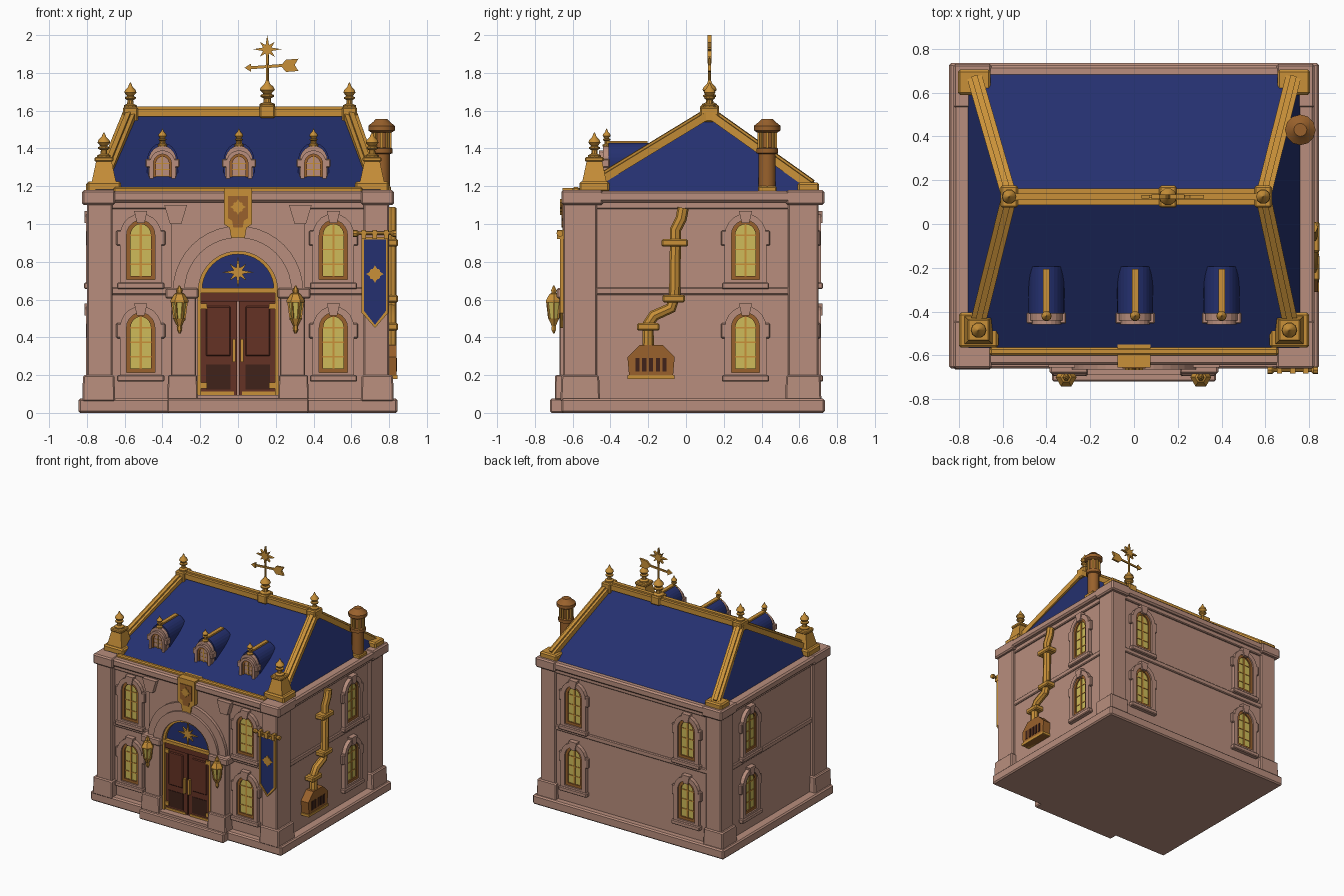
import bpy, bmesh
from math import pi, sin, cos, radians
from mathutils import Matrix, Vector

cube = bpy.data.objects.get("Cube")
if cube:
    bpy.data.objects.remove(cube, do_unlink=True)


def material(name, r, g, b):
    mat = bpy.data.materials.new(name)
    mat.use_nodes = True
    mat.diffuse_color = (r, g, b, 1)
    mat.node_tree.nodes["Principled BSDF"].inputs["Base Color"].default_value = (r, g, b, 1)
    return mat


STONE = material("pink stone", 0.48, 0.27, 0.205)
BLUE = material("deep blue", 0.018, 0.03, 0.16)
GOLD = material("gold", 0.58, 0.28, 0.04)
COPPER = material("copper brown", 0.32, 0.12, 0.025)
GLASS = material("yellow glass", 0.62, 0.5, 0.1)
WOOD = material("red brown wood", 0.13, 0.032, 0.018)
DARK = material("dark brown", 0.05, 0.016, 0.01)
HERE = Matrix.Identity(4)


def move(x, y, z=0):
    return Matrix.Translation((x, y, z))


def finish(name, bm, mat, place=HERE, smooth=False):
    """Turn a bmesh into a named object, keeping sharp edges on smooth parts."""
    bmesh.ops.recalc_face_normals(bm, faces=bm.faces)
    if smooth:
        for f in bm.faces:
            f.smooth = True
        for e in bm.edges:
            e.smooth = len(e.link_faces) == 2 and e.calc_face_angle(0) < radians(35)
    bm.transform(place)
    mesh = bpy.data.meshes.new(name)
    bm.to_mesh(mesh)
    bm.free()
    mesh.materials.append(mat)
    ob = bpy.data.objects.new(name, mesh)
    bpy.context.scene.collection.objects.link(ob)
    return ob


def box(name, mat, xs, ys, zs, place=HERE, taper=1, bevel=0.0):
    """Box from ranges; taper scales the top face about its centre."""
    bm = bmesh.new()
    bmesh.ops.create_cube(bm, size=1)
    for v in bm.verts:
        k = taper if v.co.z > 0 else 1
        v.co = [sum(r) / 2 + c * s * (r[1] - r[0])
                for r, c, s in zip((xs, ys, zs), v.co, (k, k, 1))]
    if bevel:
        bmesh.ops.bevel(bm, geom=bm.edges[:], offset=bevel, segments=1, affect="EDGES")
    return finish(name, bm, mat, place)


def prism(name, mat, pts, back, front, place=HERE):
    """Outline in x and z, extruded outward along -y."""
    bm = bmesh.new()
    face = bm.faces.new([bm.verts.new((x, -back, z)) for x, z in pts])
    new = bmesh.ops.extrude_face_region(bm, geom=[face])["geom"]
    bmesh.ops.translate(bm, vec=(0, back - front, 0),
                        verts=[v for v in new if isinstance(v, bmesh.types.BMVert)])
    return finish(name, bm, mat, place)


def ring(name, mat, outer, inner, back, front, place=HERE):
    """Closed border between two outlines of equal point count."""
    bm = bmesh.new()
    loops = [[bm.verts.new((x, -d, z)) for x, z in pts]
             for pts, d in ((outer, back), (outer, front), (inner, front), (inner, back))]
    n = len(outer)
    for k in range(4):
        a, b = loops[k], loops[(k + 1) % 4]
        for i in range(n):
            j = (i + 1) % n
            bm.faces.new((a[i], a[j], b[j], b[i]))
    return finish(name, bm, mat, place)


def lathe(name, mat, profile, place=HERE, sides=12, smooth=True):
    bm = bmesh.new()
    rings = [[bm.verts.new((r * cos(2 * pi * i / sides), r * sin(2 * pi * i / sides), z))
              for i in range(sides)] for r, z in profile]
    for a, b in zip(rings, rings[1:]):
        for i in range(sides):
            j = (i + 1) % sides
            bm.faces.new((a[i], a[j], b[j], b[i]))
    bm.faces.new(rings[0])
    bm.faces.new(rings[-1])
    return finish(name, bm, mat, place, smooth)


def beam(name, mat, a, b, width, height):
    a, b = Vector(a), Vector(b)
    turn = (b - a).to_track_quat("X", "Z").to_matrix().to_4x4()
    half = (b - a).length / 2
    place = Matrix.Translation((a + b) / 2) @ turn
    box(name, mat, (-half, half), (-width / 2, width / 2), (-height / 2, height / 2), place)
    box(name + "_rib", mat, (-half, half), (-width / 5, width / 5), (0, height * 0.8), place)


def arch(w, z0, spring, rise, n=10):
    return [(-w, z0), (w, z0)] + [(w * cos(pi * i / n), spring + rise * sin(pi * i / n))
                                  for i in range(n + 1)]


def arc_band(outer, inner, z, n=20):
    top = [(outer * cos(pi * i / n), z + outer * sin(pi * i / n)) for i in range(n + 1)]
    return top + [(inner * cos(pi * i / n), z + inner * sin(pi * i / n)) for i in range(n, -1, -1)]


def star(name, mat, x, z, big, small, points, back, front, place=HERE):
    pts = []
    for i in range(points * 2):
        r = small if i % 2 else (big if i % 4 == 0 else big * 0.75)
        pts.append((x + r * sin(pi * i / points), z + r * cos(pi * i / points)))
    prism(name, mat, pts, back, front, place)


def finial(name, x, y, z, h, r):
    shape = [(1, 0), (1, .1), (.5, .16), (.45, .3), (.85, .36), (.85, .42), (.5, .46),
             (.95, .6), (.8, .7), (.35, .82), (.2, .92), (.05, 1)]
    lathe(name, GOLD, [(a * r, b * h) for a, b in shape], move(x, y, z), 10)


def window(name, place, w, z0, spring, rise, trim):
    """Arched window: stone surround, copper frame, glass and glazing bars."""
    g = w * 0.72
    ring(name + "_surround", STONE, arch(w + trim, z0 - trim, spring, rise + trim),
         arch(w, z0, spring, rise), 0, 0.03, place)
    ring(name + "_frame", COPPER, arch(w, z0, spring, rise),
         arch(g, z0 + w - g, spring, rise - w + g), 0, 0.018, place)
    prism(name + "_glass", GLASS, arch(g, z0 + w - g, spring, rise - w + g), 0, 0.008, place)
    bar = w * 0.05
    box(name + "_mullion", GOLD, (-bar * 1.6, bar * 1.6), (-0.014, 0), (z0, spring + rise * .8), place)
    for k in (0.35, 0.68, 1):
        z = z0 + (spring - z0) * k
        box(name + "_bar", GOLD, (-g, g), (-0.012, 0), (z - bar, z + bar), place)


# Walls, plinth, bands and cornice
box("walls", STONE, (-.775, .775), (-.605, .685), (0, 1.13))
box("plinth", STONE, (-.845, .845), (-.66, .735), (0, .075), bevel=.01)
box("floor_band", STONE, (-.787, .787), (-.618, .697), (.625, .665), bevel=.006)
box("lower_cornice", STONE, (-.79, .79), (-.62, .70), (1.08, 1.12), bevel=.006)
box("cornice", STONE, (-.825, .825), (-.645, .725), (1.115, 1.175), bevel=.012)
for s in (-1, 1):
    for y0, y1 in ((-.65, -.47), (.54, .702)):
        xs = sorted((s * .665, s * .80))
        wide = sorted((s * .65, s * .825))
        box("corner_pilaster", STONE, xs, (y0, y1), (.05, 1.12), bevel=.008)
        box("corner_base", STONE, wide, (y0 - .015, y1 + .015), (.06, .2), taper=.95, bevel=.008)
        box("corner_capital", STONE, wide, (y0 - .01, y1 + .03), (1.1, 1.18), bevel=.01)

# Windows on the front, sides and back
quarter = lambda a: Matrix.Rotation(radians(a), 4, "Z")
spots = [move(x, -.605) for x in (-.515, .505)]
spots += [move(x, .685) @ quarter(180) for x in (-.5, .5)]
spots += [move(s * .775, .315) @ quarter(90 * s) for s in (-1, 1)]
for place in spots:
    for z in (.215, .705):
        window("window", place, .075, z, z + .235, .08, .035)
        box("window_sill", STONE, (-.125, .125), (-.04, 0), (z - .05, z - .015), place, bevel=.006)
        for s in (-1, 1):
            box("window_ear", STONE, sorted((s * .08, s * .13)), (-.028, 0),
                (z + .18, z + .26), place, bevel=.006)
        prism("window_keystone", STONE, [(-.02, z + .3), (.02, z + .3), (.035, z + .365),
                                         (-.035, z + .365)], 0, .038, place)

# Entrance bay with piers and arch
box("entrance_step", STONE, (-.375, .375), (-.72, -.6), (0, .075), bevel=.008)
box("door_sill", STONE, (-.22, .22), (-.69, -.6), (.07, .095))
box("entrance_bay", STONE, (-.355, .355), (-.62, -.6), (.07, 1.1))
for s in (-1, 1):
    box("entrance_pier", STONE, sorted((s * .222, s * .355)), (-.67, -.6), (.07, .63), bevel=.006)
    box("pier_base", STONE, sorted((s * .212, s * .375)), (-.695, -.6), (.07, .2), taper=.94, bevel=.006)
    box("pier_capital", STONE, sorted((s * .21, s * .385)), (-.685, -.6), (.605, .66), bevel=.008)
    prism("cornice_bracket", STONE, [(s * .3, 1.0), (s * .36, 1.0), (s * .39, 1.1), (s * .27, 1.1)],
          .6, .655)
prism("entrance_arch", STONE, arc_band(.285, .21, .645), .6, .665)
prism("arch_moulding", STONE, arc_band(.345, .285, .645), .6, .645)

# Double door and fanlight
prism("fanlight", BLUE, arc_band(.2, .001, .65), .6, .628)
prism("fanlight_rim", GOLD, arc_band(.212, .19, .65), .6, .65)
box("door_lintel", GOLD, (-.212, .212), (-.655, -.6), (.635, .66))
star("fanlight_star", GOLD, 0, .745, .085, .025, 8, .6, .64)
box("door_head", WOOD, (-.2, .2), (-.642, -.6), (.59, .637))
for s in (-1, 1):
    box("door_jamb", GOLD, sorted((s * .195, s * .215)), (-.65, -.6), (.09, .65))
    box("door_leaf", WOOD, sorted((s * .004, s * .196)), (-.632, -.6), (.095, .6))
    box("door_panel", DARK, sorted((s * .04, s * .17)), (-.636, -.6), (.125, .255))
    box("door_upper_panel", WOOD, sorted((s * .04, s * .17)), (-.64, -.6), (.3, .565), bevel=.006)
    box("door_rail", GOLD, sorted((s * .02, s * .195)), (-.638, -.6), (.095, .112))
    box("door_handle", GOLD, sorted((s * .012, s * .028)), (-.655, -.6), (.27, .39))
    for z in (.13, .55):
        box("door_hinge", GOLD, sorted((s * .165, s * .195)), (-.645, -.6), (z, z + .03))

# Wall lanterns
for x in (-.31, .305):
    here = move(x, -.70)
    box("lantern_arm", GOLD, (-.015, .015), (-.01, .04), (.585, .61), here)
    lathe("lantern_foot", GOLD, [(.004, .42), (.014, .44), (.012, .46), (.028, .49), (.034, .5)], here, 6, False)
    lathe("lantern_glass", GLASS, [(.026, .5), (.038, .585)], here, 6, False)
    lathe("lantern_roof", GOLD, [(.048, .585), (.048, .595), (.026, .63), (.014, .635), (.016, .65),
                                 (.003, .675)], here, 6, False)
    for i in range(6):
        a = pi * i / 3
        beam("lantern_post", GOLD, (x + .028 * cos(a), -.70 + .028 * sin(a), .5),
             (x + .04 * cos(a), -.70 + .04 * sin(a), .59), .009, .009)

# Crest above the entrance
shield = [(-.075, 1.19), (.075, 1.19), (.075, 1.0), (.045, .98), (.035, .92), (-.035, .92), (-.045, .98), (-.075, 1.0)]
prism("crest", GOLD, shield, .53, .655)
prism("crest_panel", COPPER, [(x * .7, 1.08 + (z - 1.08) * .62) for x, z in shield], .6, .66)
star("crest_star", GOLD, 0, 1.09, .042, .026, 8, .6, .667)

# Hanging banner
cloth = [(.655, .93), (.795, .93), (.795, .53), (.725, .45), (.655, .53)]
inset = [(.725 + (x - .725) * .84, .72 + (z - .72) * .94) for x, z in cloth]
ring("banner_border", GOLD, cloth, inset, .648, .668)
prism("banner_cloth", BLUE, inset, .648, .661)
star("banner_sun", GOLD, .725, .735, .046, .03, 8, .65, .667)
lathe("banner_rod", GOLD, [(.018, 0), (.018, .02), (.009, .03), (.009, .2), (.018, .21), (.018, .23)],
      move(.61, -.668, .95) @ Matrix.Rotation(pi / 2, 4, "Y"), 8)
for x in (.665, .725, .785):
    box("banner_loop", GOLD, (x - .012, x + .012), (-.682, -.645), (.92, .968))

# Hipped roof
RIDGE_Y, RIDGE_Z = .125, 1.575
bm = bmesh.new()
base = [bm.verts.new(p) for p in ((-.76, -.585, 1.17), (.76, -.585, 1.17), (.76, .69, 1.17), (-.76, .69, 1.17))]
tops = [bm.verts.new((x, RIDGE_Y, RIDGE_Z)) for x in (-.585, .595)]
for f in ((base[0], base[1], tops[1], tops[0]), (base[2], base[3], tops[0], tops[1]),
          (base[1], base[2], tops[1]), (base[3], base[0], tops[0]), base):
    bm.faces.new(f)
finish("roof", bm, BLUE)
beam("ridge_beam", GOLD, (-.57, RIDGE_Y, 1.59), (.59, RIDGE_Y, 1.59), .075, .04)
box("front_gutter", GOLD, (-.66, .66), (-.6, -.565), (1.155, 1.195), bevel=.008)
for s, top in ((-1, -.57), (1, .59)):
    for y in (-.5, .66):
        beam("hip_beam", GOLD, (top, RIDGE_Y, 1.585), (s * .725, y, 1.205), .07, .04)
    box("ridge_block", GOLD, (top - .04, top + .04), (RIDGE_Y - .05, RIDGE_Y + .05), (1.54, 1.62), bevel=.008)
    finial("ridge_finial", top, RIDGE_Y, 1.615, .135, .034)
    box("back_corner_cap", GOLD, (s * .73 - .075, s * .73 + .075), (.59, .705), (1.17, 1.22), bevel=.01)
    here = move(s * .71, -.485)
    box("pedestal_foot", GOLD, (-.09, .09), (-.08, .08), (1.17, 1.225), here, bevel=.01)
    box("pedestal", GOLD, (-.065, .065), (-.065, .065), (1.22, 1.335), here, taper=.62)
    box("pedestal_cap", GOLD, (-.05, .05), (-.05, .05), (1.33, 1.355), here, bevel=.006)
    finial("corner_finial", s * .71, -.485, 1.35, .135, .036)

# Dormers
for x in (-.4, .005, .4):
    here = move(x, -.405)
    prism("dormer_front", STONE, arch(.075, 1.2, 1.33, .085), 0, .035, here)
    window("dormer_window", here @ move(0, -.025), .048, 1.225, 1.32, .05, .02)
    box("dormer_sill", STONE, (-.085, .085), (-.06, 0), (1.2, 1.222), here, bevel=.005)
    for s in (-1, 1):
        box("dormer_ear", STONE, sorted((s * .06, s * .09)), (-.05, 0), (1.3, 1.345), here, bevel=.005)
    prism("dormer_roof", BLUE, arch(.082, 1.2, 1.33, .1, 14), -.21, .005, here)
    box("dormer_ridge", GOLD, (-.015, .015), (-.01, .2), (1.42, 1.44), here)
    finial("dormer_finial", x, -.42, 1.41, .095, .024)

# Weather vane, built about its own post
vane = move(.155, RIDGE_Y)
box("vane_block", GOLD, (-.04, .04), (-.05, .05), (1.56, 1.63), vane, bevel=.008)
finial("vane_finial", .155, RIDGE_Y, 1.62, .15, .042)
lathe("vane_post", GOLD, [(.008, 1.7), (.008, 1.93)], vane, 8)
beam("vane_arrow_rod", GOLD, (.06, RIDGE_Y, 1.825), (.3, RIDGE_Y, 1.842), .012, .012)
prism("vane_arrow_tip", GOLD, [(-.12, 1.827), (-.085, 1.805), (-.085, 1.85)], -.008, .008, vane)
prism("vane_arrow_tail", GOLD, [(.07, 1.838), (.1, 1.805), (.165, 1.81), (.145, 1.842), (.165, 1.875), (.1, 1.87)],
      -.008, .008, vane)
star("vane_star", GOLD, 0, 1.925, .075, .024, 8, -.01, .01, vane)

# Chimney
here = move(.76, .43)
box("chimney_foot", GOLD, (-.05, .05), (-.05, .05), (1.15, 1.2), here, bevel=.006)
lathe("chimney_pipe", COPPER, [(.045, 1.15), (.045, 1.37), (.058, 1.375), (.058, 1.4), (.04, 1.405), (.04, 1.5)], here)
lathe("chimney_cap", COPPER, [(.055, 1.485), (.07, 1.495), (.07, 1.52), (.045, 1.54), (.03, 1.556)], here)
for i in range(8):
    box("chimney_slat", GOLD, (.04, .052), (-.007, .007), (1.4, 1.49), here @ quarter(45 * i))

# Side drain pipe with vent box
curve = bpy.data.curves.new("pipe_path", "CURVE")
curve.dimensions, curve.bevel_depth, curve.bevel_resolution, curve.use_fill_caps = "3D", .03, 2, True
path = [(-.015, 1.085), (-.025, 1.03), (-.055, .97), (-.06, .62), (-.08, .555), (-.17, .515), (-.2, .47), (-.2, .34)]
line = curve.splines.new("POLY")
line.points.add(len(path) - 1)
for point, (y, z) in zip(line.points, path):
    point.co = (.81, y, z, 1)
temp = bpy.data.objects.new("pipe_path", curve)
bm = bmesh.new()
bm.from_mesh(temp.to_mesh())
bpy.data.objects.remove(temp)
finish("drain_pipe", bm, GOLD, smooth=True)
for y, z, w in ((-.06, .9, .07), (-.065, .605, .06), (-.2, .455, .06)):
    box("pipe_collar", GOLD, (.77, .848), (y - w, y + w), (z - .02, z + .02), bevel=.008)
side = move(.775, -.185) @ quarter(90)
prism("vent_box", COPPER, [(-.115, .18), (.115, .18), (.125, .295), (.06, .36), (-.06, .36), (-.125, .295)], 0, .065, side)
box("vent_base", GOLD, (-.125, .125), (-.07, 0), (.18, .2), side)
for i in range(5):
    x = (i - 2) * .036
    box("vent_slot", DARK, (x - .011, x + .011), (-.068, 0), (.22, .29), side)
